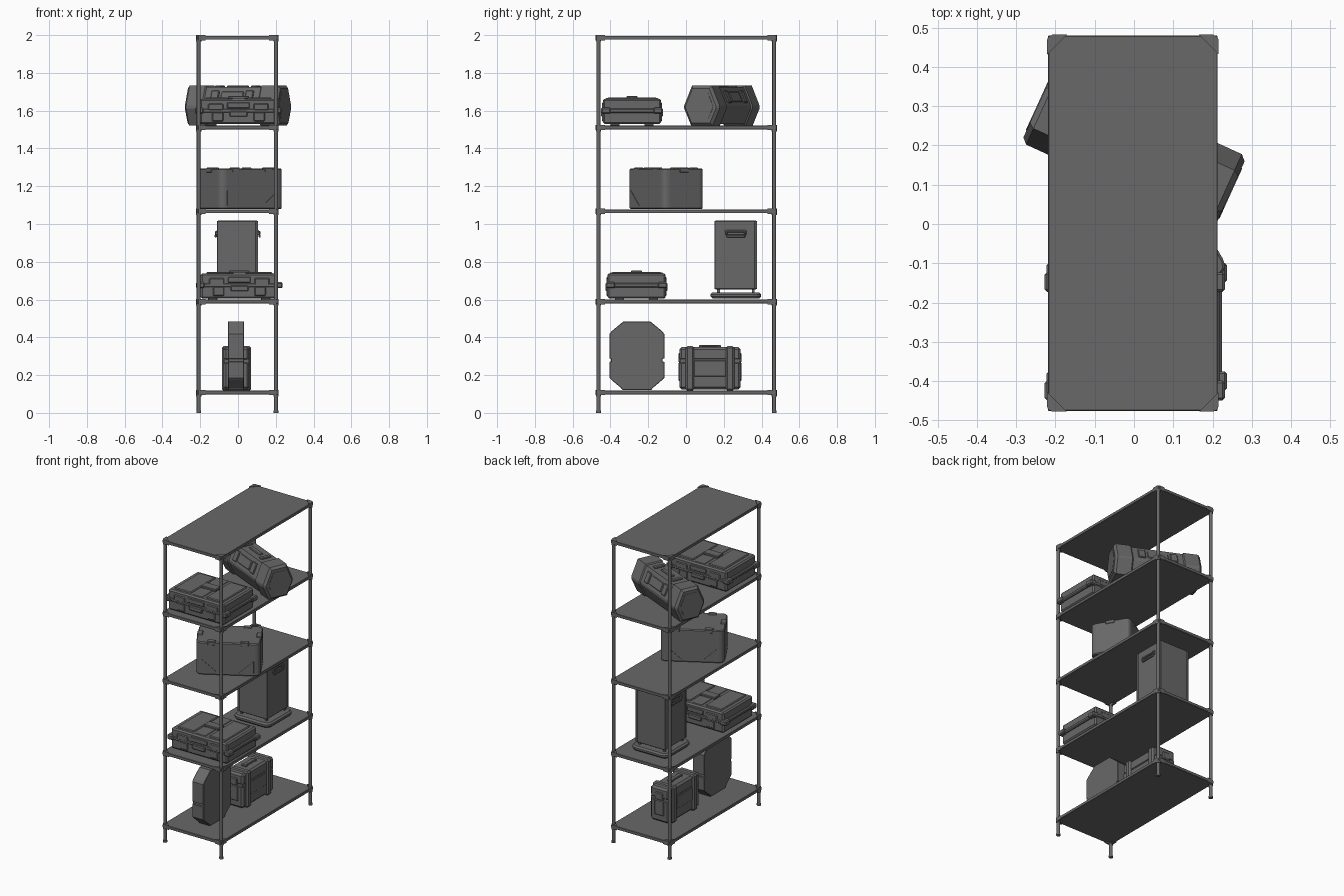
import bpy, bmesh, math
from mathutils import Matrix

if "Cube" in bpy.data.objects:
    bpy.data.objects.remove(bpy.data.objects["Cube"])

DARK = bpy.data.materials.new("dark_grey")
DARK.diffuse_color = (0.14, 0.14, 0.14, 1)
DARK.use_nodes = True
DARK.node_tree.nodes["Principled BSDF"].inputs["Base Color"].default_value = DARK.diffuse_color


def finish(name, bm, mat):
    bmesh.ops.transform(bm, matrix=mat, verts=bm.verts)
    bmesh.ops.recalc_face_normals(bm, faces=bm.faces)
    me = bpy.data.meshes.new(name)
    bm.to_mesh(me)
    bm.free()
    me.materials.append(DARK)
    ob = bpy.data.objects.new(name, me)
    bpy.context.collection.objects.link(ob)
    return ob


def bevel(bm, edges, width, segments=1):
    if width > 0:
        bmesh.ops.bevel(bm, geom=list(edges), offset=width, segments=segments,
                        affect='EDGES', profile=0.5)


def extrude(bm, pts, vec):
    f = bm.faces.new([bm.verts.new(p) for p in pts])
    r = bmesh.ops.extrude_face_region(bm, geom=[f])
    bmesh.ops.translate(bm, vec=vec,
                        verts=[v for v in r['geom'] if isinstance(v, bmesh.types.BMVert)])


def box(name, c, size, b=0.0, frame=Matrix(), upright=0.0):
    """Box of given centre and size; upright chamfers the vertical edges first."""
    bm = bmesh.new()
    bmesh.ops.create_cube(bm, size=1.0)
    bmesh.ops.scale(bm, vec=size, verts=bm.verts)
    bevel(bm, [e for e in bm.edges
               if abs(e.verts[0].co.z - e.verts[1].co.z) > size[2] / 2], upright, 2)
    bevel(bm, bm.edges, b)
    return finish(name, bm, frame @ Matrix.Translation(c))


def prism(name, pts, x0, x1, b=0.0, frame=Matrix()):
    """Extrude a (y, z) profile along x; b chamfers the two ends."""
    bm = bmesh.new()
    extrude(bm, [(x0, y, z) for y, z in pts], (x1 - x0, 0, 0))
    bevel(bm, [e for e in bm.edges
               if abs(e.verts[0].co.x - e.verts[1].co.x) < 1e-6], b)
    return finish(name, bm, frame)


def cyl(name, c, r, h, n=12):
    bm = bmesh.new()
    bmesh.ops.create_cone(bm, cap_ends=True, segments=n, radius1=r, radius2=r, depth=h)
    ob = finish(name, bm, Matrix.Translation(c))
    for p in ob.data.polygons:
        p.use_smooth = len(p.vertices) == 4
    return ob


def place(x, y, z, deg=0):
    return Matrix.Translation((x, y, z)) @ Matrix.Rotation(math.radians(deg), 4, 'Z')


# ---- shelving frame: boards, posts, feet and corner brackets
CX, CY, PX, PY = -0.003, 0.002, 0.205, 0.465
for z in (0.108, 0.589, 1.067, 1.511, 1.986):
    box("shelf_board", (CX, CY, z), (0.432, 0.956, 0.020), 0.002)
    for sx in (-1, 1):
        for sy in (-1, 1):
            fr = Matrix.Translation((CX + sx * 0.218, CY + sy * 0.480, z)) @ \
                Matrix.Diagonal((-sx, -sy, 1, 1))
            bm = bmesh.new()
            extrude(bm, [(0.012, 0, -0.014), (0.05, 0, -0.014), (0, 0.05, -0.014),
                         (0, 0.012, -0.014)], (0, 0, 0.028))
            finish("corner_bracket", bm, fr)
            cyl("post_collar", (CX + sx * PX, CY + sy * PY, z - 0.003), 0.0135, 0.034)
for sx in (-1, 1):
    for sy in (-1, 1):
        x, y = CX + sx * PX, CY + sy * PY
        cyl("post", (x, y, 0.995), 0.0105, 1.98)
        cyl("post_foot", (x, y, 0.006), 0.013, 0.012)


# ---- flat equipment case, used twice
def flat_case(fr):
    box("flat_case_base", (0, 0, 0.042), (0.410, 0.308, 0.072), 0.009, fr)
    box("flat_case_lid", (0, 0, 0.109), (0.410, 0.308, 0.062), 0.009, fr)
    box("flat_case_seam", (0, 0, 0.077), (0.434, 0.316, 0.024), 0.006, fr, upright=0.02)
    box("flat_case_handle", (0, 0, 0.060), (0.095, 0.326, 0.030), 0.005, fr)
    box("flat_case_handle_panel", (0, 0, 0.105), (0.12, 0.316, 0.032), 0.004, fr)
    for s in (-1, 1):
        for t in (-1, 1):
            box("flat_case_corner_tab", (s * 0.207, t * 0.138, 0.077), (0.045, 0.050, 0.032), 0.006, fr)
            box("flat_case_foot", (s * 0.14, t * 0.09, 0.005), (0.05, 0.05, 0.012), 0.002, fr)
        box("flat_case_rib", (s * 0.110, 0, 0.045), (0.060, 0.318, 0.050), 0.005, fr)
        box("flat_case_latch", (s * 0.120, 0, 0.096), (0.08, 0.318, 0.038), 0.005, fr)
        box("flat_case_top_ridge", (s * 0.115, 0, 0.140), (0.120, 0.26, 0.014), 0.005, fr)
    box("flat_case_top_strip", (0, 0, 0.138), (0.07, 0.28, 0.010), 0.003, fr)
    box("flat_case_top_plate", (0, 0, 0.147), (0.11, 0.06, 0.016), 0.004, fr)


flat_case(place(0.007, -0.262, 0.599))
flat_case(place(0.002, -0.286, 1.523))

# ---- bottom shelf: notched octagonal case standing on edge
half = [(0.075, 0), (0.084, 0.012), (0.134, 0.054), (0.145, 0.066), (0.145, 0.150),
        (0.136, 0.152), (0.136, 0.166), (0.145, 0.168), (0.145, 0.298),
        (0.134, 0.312), (0.084, 0.354), (0.070, 0.365)]
octo = half + [(-y, z) for y, z in reversed(half)]
fr = place(-0.010, -0.260, 0.120)
prism("octagonal_case", octo, -0.042, 0.042, 0.0025, fr)

# ---- bottom shelf: upright case with two straps
fr = place(-0.008, 0.127, 0.118)
box("strapped_case_body", (0, 0, 0.081), (0.135, 0.325, 0.150), 0.012, fr)
box("strapped_case_lid", (0, 0, 0.194), (0.135, 0.325, 0.073), 0.012, fr)
box("strapped_case_seam", (0, 0, 0.157), (0.128, 0.316, 0.02), 0, fr)
box("strapped_case_panel", (0, 0, 0.118), (0.142, 0.17, 0.085), 0.003, fr)
for s in (-1, 1):
    box("strap", (0, s * 0.106, 0.118), (0.156, 0.045, 0.237), 0.010, fr)
    box("strapped_case_end_rib", (0, s * 0.158, 0.10), (0.07, 0.018, 0.10), 0.005, fr)
    box("strapped_case_end_latch", (0, s * 0.160, 0.175), (0.055, 0.016, 0.05), 0.005, fr)
    box("strapped_case_handle_end", (0, s * 0.048, 0.230), (0.035, 0.02, 0.022), 0.004, fr)
box("strapped_case_handle", (0, 0, 0.235), (0.03, 0.105, 0.012), 0.004, fr)

# ---- second shelf: tall box on a rolling base
fr = place(-0.002, 0.264, 0.599)
box("tower_base", (0, 0, 0.023), (0.268, 0.268, 0.032), 0.010, fr, upright=0.035)
box("tower_body", (0, 0, 0.237), (0.214, 0.222, 0.364), 0.004, fr)
for s in (-1, 1):
    for t in (-1, 1):
        box("tower_leg", (s * 0.09, t * 0.092, 0.048), (0.014, 0.014, 0.03), 0, fr)
        box("tower_corner_rail", (s * 0.102, t * 0.106, 0.237), (0.014, 0.014, 0.36), 0.002, fr)
        box("tower_handle_end", (s * 0.111, t * 0.049, 0.353), (0.018, 0.012, 0.022), 0.003, fr)
    box("tower_handle_grip", (s * 0.116, 0, 0.337), (0.012, 0.10, 0.016), 0.004, fr)
    box("tower_handle_plate", (s * 0.108, 0, 0.362), (0.010, 0.115, 0.012), 0.003, fr)

# ---- third shelf: angled cooler-like case
fr = place(0.0135, -0.105, 1.078, 30)
box("crate_body", (0, 0, 0.108), (0.385, 0.252, 0.215), 0.006, fr, upright=0.028)
for s in (-1, 1):
    for t in (-1, 1):
        box("crate_latch", (s * 0.10, t * 0.110, 0.207), (0.05, 0.034, 0.026), 0.004, fr)
        # low triangular reinforcement near each lower corner
        wedge = fr @ Matrix.Rotation(math.pi / 2, 4, 'Z')
        prism("crate_wedge", [(s * 0.155, 0.02), (s * 0.065, 0.02), (s * 0.155, 0.10)],
              t * 0.120, t * 0.1285, 0, wedge)
    box("crate_end_latch", (s * 0.178, 0, 0.207), (0.034, 0.06, 0.026), 0.004, fr)

# ---- fourth shelf: angled hexagonal case with collars and latches
fr = place(0.0, 0.190, 1.523, -24.5)


def hexagon(k):
    pts = [(-0.060, 0), (0.060, 0), (0.098, 0.085), (0.098, 0.100), (0.055, 0.200), (-0.055, 0.200),
           (-0.098, 0.100), (-0.098, 0.085)]
    return [(y * k, 0.104 + (z - 0.1) * k) for y, z in pts]


prism("hex_case_body", hexagon(0.98), -0.20, 0.20, 0, fr)
for s in (-1, 1):
    prism("hex_case_end_cap", hexagon(1.05), s * 0.150, s * 0.269, 0.014, fr)
    prism("hex_case_end_panel", hexagon(0.72), s * 0.26, s * 0.271, 0, fr)
    box("hex_case_top_latch", (s * 0.105, 0, 0.202), (0.03, 0.07, 0.016), 0.004, fr)
    for t in (-1, 1):
        tilt = fr @ Matrix.Translation((0, t * 0.077, 0.150)) @ \
            Matrix.Rotation(t * math.radians(-66.5), 4, 'X')
        box("hex_case_side_latch", (s * 0.10, 0, 0), (0.045, 0.07, 0.014), 0.004, tilt)
    tilt = fr @ Matrix.Translation((0, s * 0.077, 0.150)) @ \
        Matrix.Rotation(s * math.radians(-66.5), 4, 'X')
    box("hex_case_side_panel", (0, 0, -0.002), (0.13, 0.06, 0.012), 0.004, tilt)
box("hex_case_top_handle", (0, 0, 0.203), (0.12, 0.03, 0.012), 0.004, fr)
